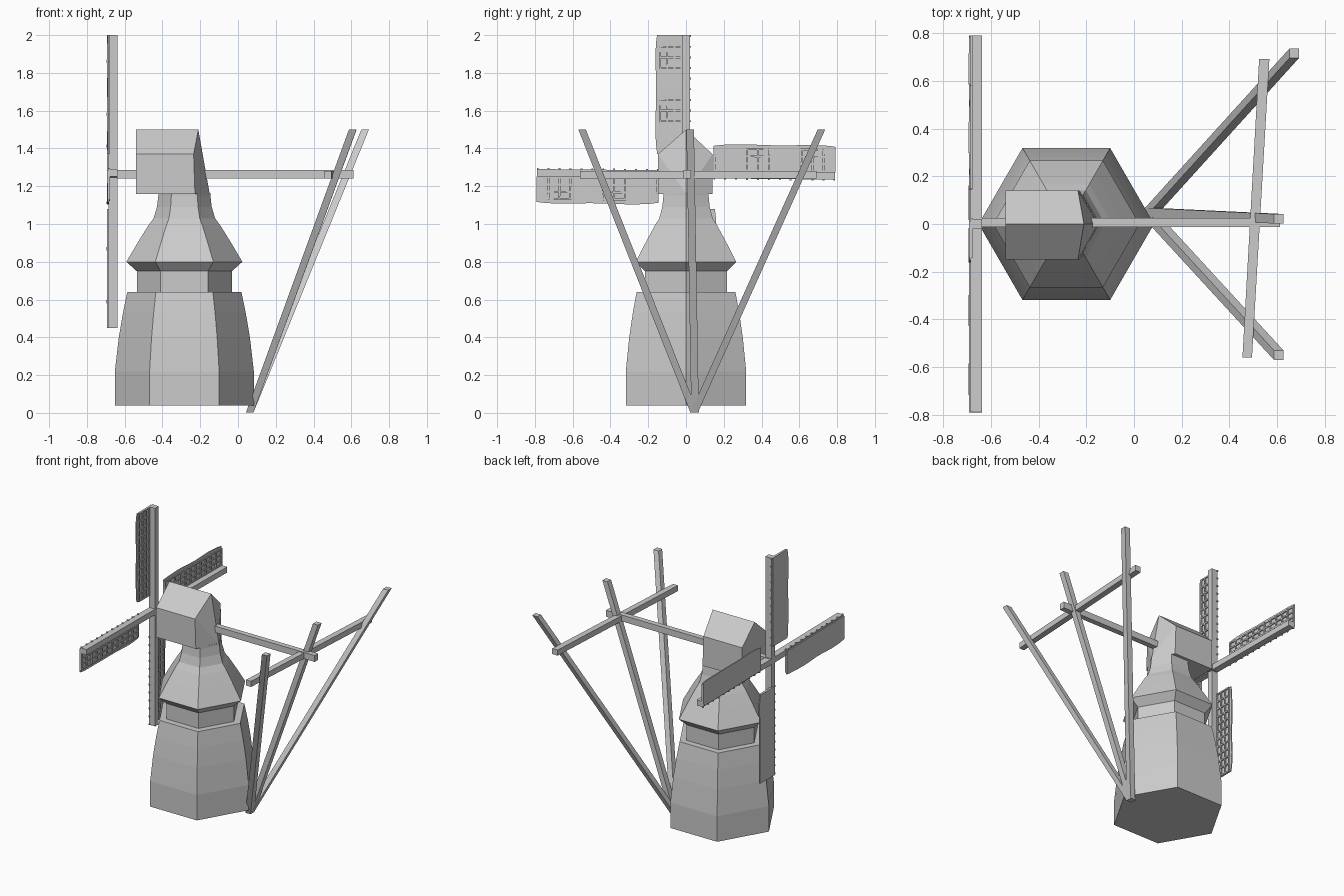
import bpy, bmesh, math
from mathutils import Matrix, Vector

if "Cube" in bpy.data.objects:
    bpy.data.objects.remove(bpy.data.objects["Cube"])


def finish(bm, name, mat=None):
    bmesh.ops.recalc_face_normals(bm, faces=bm.faces)
    if mat:
        bmesh.ops.transform(bm, matrix=mat, verts=bm.verts)
    me = bpy.data.meshes.new(name)
    bm.to_mesh(me)
    bm.free()
    ob = bpy.data.objects.new(name, me)
    bpy.context.collection.objects.link(ob)
    return ob


def box(bm, lo, hi):
    lo, hi = Vector(lo), Vector(hi)
    size = hi - lo
    m = Matrix.Translation((lo + hi) / 2) @ Matrix.Diagonal((*size, 1))
    bmesh.ops.create_cube(bm, size=1, matrix=m)


def prism(bm, loop_a, loop_b):
    a = [bm.verts.new(p) for p in loop_a]
    b = [bm.verts.new(p) for p in loop_b]
    n = len(a)
    bm.faces.new(a)
    bm.faces.new(b)
    for i in range(n):
        j = (i + 1) % n
        bm.faces.new((a[i], a[j], b[j], b[i]))


# Hexagonal tower: stepped profile of (radius, height)
def hex_tower(name, profile, cx):
    bm = bmesh.new()
    rings = [[bm.verts.new((cx + r * math.cos(k * math.pi / 3),
                            r * math.sin(k * math.pi / 3), z))
              for k in range(6)] for r, z in profile]
    bm.faces.new(rings[0])
    bm.faces.new(rings[-1])
    for a, b in zip(rings, rings[1:]):
        for i in range(6):
            j = (i + 1) % 6
            bm.faces.new((a[i], a[j], b[j], b[i]))
    return finish(bm, name)


hex_tower("tower", [(0.368, 0.04), (0.368, 0.22), (0.347, 0.40), (0.325, 0.53),
                    (0.302, 0.64), (0.252, 0.64), (0.252, 0.75), (0.307, 0.80),
                    (0.242, 0.91), (0.192, 0.99), (0.163, 1.03), (0.145, 1.09),
                    (0.138, 1.15), (0.138, 1.165)], -0.284)

# Gabled cap with a pointed tail side
bm = bmesh.new()
section = [(-0.148, 1.16), (0, 1.16), (0.14, 1.16), (0.14, 1.37), (0, 1.5), (-0.148, 1.37)]
back_x = [-0.228, -0.15, -0.228, -0.235, -0.21, -0.235]
front = [bm.verts.new((-0.54, y, z)) for y, z in section]
back = [bm.verts.new((x, y, z)) for x, (y, z) in zip(back_x, section)]
bm.faces.new(front)
for i in range(6):
    j = (i + 1) % 6
    bm.faces.new((front[i], front[j], back[j], back[i]))
for tri in ((1, 2, 3), (1, 3, 4), (1, 4, 5), (1, 5, 0)):
    bm.faces.new([back[i] for i in tri])
finish(bm, "cap")

# Shaft running through the cap to the tail
bm = bmesh.new()
box(bm, (-0.68, -0.012, 1.24), (0.612, 0.026, 1.285))
finish(bm, "main_shaft")


# Slanted tail poles, cut level at both ends
def square(x, y, z, h=0.02):
    return [(x - h, y - h, z), (x + h, y - h, z), (x + h, y + h, z), (x - h, y + h, z)]


for name, base, top in (("tail_pole_back", (0.062, 0.043), (0.673, 0.717)),
                        ("tail_pole_front", (0.062, 0.043), (0.607, -0.55)),
                        ("tail_pole_middle", (0.062, 0.048), (0.608, 0.022))):
    bm = bmesh.new()
    prism(bm, square(*base, 0.002), square(*top, 1.5))
    finish(bm, name)

# Cross bar joining the poles
bm = bmesh.new()
prism(bm, [(0.455, -0.56, 1.24), (0.495, -0.56, 1.24), (0.495, -0.56, 1.28), (0.455, -0.56, 1.28)],
      [(0.525, 0.692, 1.24), (0.568, 0.692, 1.24), (0.568, 0.692, 1.28), (0.525, 0.692, 1.28)])
finish(bm, "cross_bar")


# Each sail arm is modelled pointing up, then turned about the shaft
def sail_arm(index, length, hub_z, tilt):
    m = Matrix.Translation((0, 0, hub_z)) @ Matrix.Rotation(-index * math.pi / 2 + tilt, 4, 'X')
    bm = bmesh.new()
    box(bm, (-0.685, -0.02, 0), (-0.638, 0.02, length))
    finish(bm, f"sail_spar_{index}", m)

    # Lattice of thin bars
    r0, rows, cols, w = 0.145, 11, 4, 0.005
    bm = bmesh.new()
    for i in range(rows + 1):
        r = r0 + (length - r0 - 2 * w) * i / rows
        box(bm, (-0.687, -0.142, r), (-0.677, 0.026, r + 2 * w))
    for i in range(cols):
        y = -0.137 + 0.038 * i
        box(bm, (-0.686, y - w, r0), (-0.678, y + w, length))
    finish(bm, f"sail_lattice_{index}", m)

    # Cloth with a gently rippled outer edge
    bm = bmesh.new()
    strips = []
    n = 18
    for i in range(n + 1):
        t = i / n
        r = r0 + (length - r0) * t
        edge = -0.152 - 0.009 * math.sin(math.pi * t) ** 0.5 - 0.003 * math.sin(9 * t)
        dx = 0.002 * math.sin(14 * t)
        strips.append([bm.verts.new(p) for p in (
            (-0.693, 0.012, r), (-0.693 + dx, edge, r),
            (-0.685 + dx, edge, r), (-0.685, 0.012, r))])
    bm.faces.new(strips[0])
    bm.faces.new(strips[-1])
    for a, b in zip(strips, strips[1:]):
        for i in range(4):
            j = (i + 1) % 4
            bm.faces.new((a[i], a[j], b[j], b[i]))
    finish(bm, f"sail_cloth_{index}", m)


for k in range(4):
    if k % 2:
        sail_arm(k, 0.79, 1.263, -0.01)
    else:
        sail_arm(k, 0.775, 1.225, 0)
